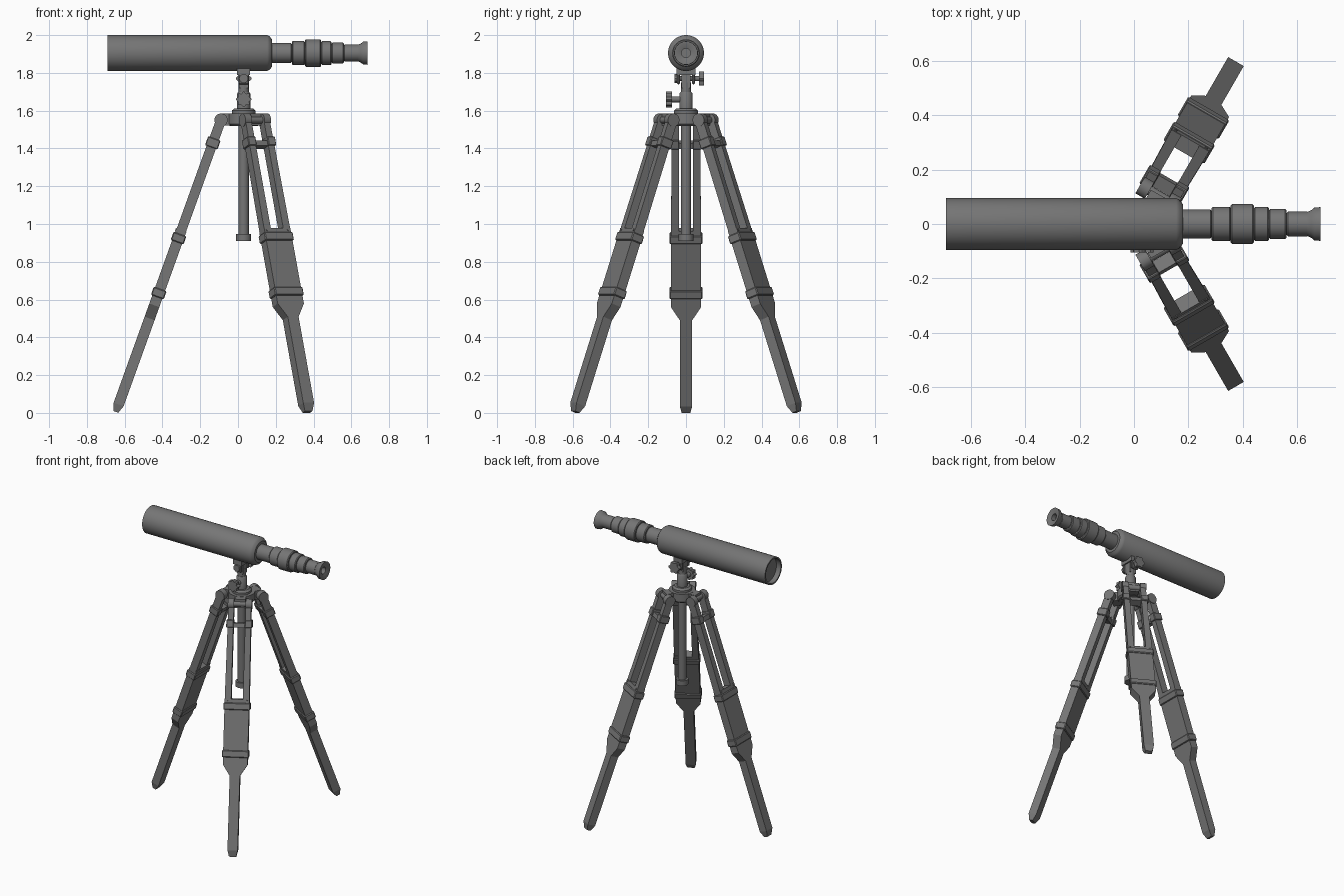
import bpy, bmesh, math
from mathutils import Matrix, Vector

cube = bpy.data.objects.get("Cube")
if cube:
    bpy.data.objects.remove(cube)

grey = bpy.data.materials.new("dark_grey")
grey.use_nodes = True
colour = (0.18, 0.18, 0.18, 1)
grey.diffuse_color = colour
grey.node_tree.nodes["Principled BSDF"].inputs["Base Color"].default_value = colour

CX = 0.03          # tripod centre
AXIS_Z = 1.905     # telescope axis
IDENTITY = Matrix.Identity(4)


def finish(name, bm, matrix=IDENTITY, smooth=False):
    bmesh.ops.recalc_face_normals(bm, faces=bm.faces[:])
    mesh = bpy.data.meshes.new(name)
    bm.to_mesh(mesh)
    bm.free()
    mesh.transform(matrix)
    mesh.materials.append(grey)
    obj = bpy.data.objects.new(name, mesh)
    bpy.context.collection.objects.link(obj)
    if smooth:
        bpy.ops.object.select_all(action='DESELECT')
        obj.select_set(True)
        bpy.context.view_layer.objects.active = obj
        bpy.ops.object.shade_smooth_by_angle(angle=math.radians(35))
    return obj


def box(name, size, centre, matrix=IDENTITY, bevel=0):
    bm = bmesh.new()
    bmesh.ops.create_cube(bm, size=1)
    bmesh.ops.scale(bm, vec=size, verts=bm.verts)
    bmesh.ops.translate(bm, vec=centre, verts=bm.verts)
    if bevel:
        bmesh.ops.bevel(bm, geom=bm.edges[:], offset=bevel, segments=1, affect='EDGES')
    return finish(name, bm, matrix)


def lathe(name, profile, matrix=IDENTITY, sides=40):
    """Revolve (radius, height) points around local z."""
    bm = bmesh.new()
    verts = [bm.verts.new((r, 0, h)) for r, h in profile]
    edges = [bm.edges.new(pair) for pair in zip(verts, verts[1:])]
    bmesh.ops.spin(bm, geom=verts + edges, axis=(0, 0, 1), cent=(0, 0, 0),
                   steps=sides, angle=math.tau)
    bmesh.ops.remove_doubles(bm, verts=bm.verts, dist=1e-5)
    return finish(name, bm, matrix, True)


def prism(name, points, depth, matrix=IDENTITY):
    """Extrude an outline in the local yz plane, centred on x."""
    bm = bmesh.new()
    face = bm.faces.new([bm.verts.new((-depth / 2, y, z)) for y, z in points])
    new = bmesh.ops.extrude_face_region(bm, geom=[face])["geom"]
    bmesh.ops.translate(bm, vec=(depth, 0, 0),
                        verts=[v for v in new if isinstance(v, bmesh.types.BMVert)])
    return finish(name, bm, matrix)


def rod(name, start, end, radius, matrix=IDENTITY, sides=24):
    start, end = Vector(start), Vector(end)
    turn = (end - start).to_track_quat('Z', 'Y').to_matrix().to_4x4()
    length = (end - start).length
    return lathe(name, [(0, 0), (radius, 0), (radius, length), (0, length)],
                 matrix @ Matrix.Translation(start) @ turn, sides)


# Telescope, revolved along x
along_x = Matrix.Translation((0, 0, AXIS_Z)) @ Matrix.Rotation(math.pi / 2, 4, 'Y')
lathe("main_tube", [(0, -0.655), (0.084, -0.655), (0.084, -0.69), (0.095, -0.69),
                    (0.095, 0.155), (0.088, 0.168), (0.072, 0.18), (0, 0.18)], along_x, 48)

draw_tubes = [(0.17, 0.285, 0.053), (0.285, 0.355, 0.063), (0.355, 0.44, 0.073),
              (0.44, 0.495, 0.063), (0.495, 0.56, 0.055), (0.56, 0.64, 0.045)]
for i, (x0, x1, r) in enumerate(draw_tubes):
    b = 0.005
    lathe(f"draw_tube_{i + 1}", [(0, x0), (r - b, x0), (r, x0 + b), (r, x1 - b),
                                 (r - b, x1), (0, x1)], along_x)
lathe("eyepiece", [(0, 0.63), (0.044, 0.635), (0.05, 0.65), (0.06, 0.662), (0.062, 0.685),
                   (0.052, 0.685), (0.024, 0.675), (0.024, 0.645), (0, 0.645)], along_x)

# Centre column and hub
at_centre = Matrix.Translation((CX, 0, 0))
lathe("centre_column", [(0, 0.93), (0.027, 0.93), (0.027, 1.75), (0, 1.75)], at_centre)
lathe("column_cap", [(0, 0.91), (0.04, 0.91), (0.04, 0.947), (0, 0.947)], at_centre)
lathe("hub", [(0, 1.52), (0.075, 1.52), (0.085, 1.53), (0.085, 1.585), (0.063, 1.585),
              (0.063, 1.6), (0.05, 1.612), (0, 1.612)], at_centre)
lathe("column_collar", [(0, 1.61), (0.035, 1.61), (0.035, 1.69), (0.028, 1.7),
                        (0, 1.7)], at_centre)

# Tilt head under the tube
prism("tilt_head", [(-0.025, 1.72), (0.025, 1.72), (0.025, 1.8), (-0.025, 1.8)],
      0.05, at_centre)
box("saddle", (0.068, 0.1, 0.045), (0, 0, 1.8125), at_centre)
for side in (-1, 1):
    box("tilt_cheek", (0.056, 0.016, 0.065), (0, side * 0.04, 1.772), at_centre, 0.006)
rod("tilt_bolt", (0, -0.05, 1.77), (0, 0.08, 1.77), 0.014, at_centre)
rod("tilt_bolt_head", (0, -0.062, 1.77), (0, -0.045, 1.77), 0.024, at_centre, 10)


def lobed_knob(name, y0, y1, z, lobes=6):
    bm = bmesh.new()
    steps = lobes * 8
    ring = []
    for i in range(steps):
        a = math.tau * i / steps
        r = 0.037 + 0.005 * math.cos(lobes * a)
        ring.append(bm.verts.new((r * math.cos(a), y0, z + r * math.sin(a))))
    new = bmesh.ops.extrude_face_region(bm, geom=[bm.faces.new(ring)])["geom"]
    bmesh.ops.translate(bm, vec=(0, y1 - y0, 0),
                        verts=[v for v in new if isinstance(v, bmesh.types.BMVert)])
    finish(name, bm, at_centre, True)


lobed_knob("tilt_knob", 0.07, 0.095, 1.77)
lobed_knob("height_knob", -0.105, -0.075, 1.66, 8)
rod("height_knob_shaft", (0, -0.08, 1.66), (0, 0, 1.66), 0.016, at_centre)

# Tripod legs: local x is outward, y is sideways, -z runs down the leg
TILT = math.atan(0.36)
for label, angle in (("right", 180), ("rear", 60), ("front", -60)):
    spoke = at_centre @ Matrix.Rotation(math.radians(angle), 4, 'Z')
    leg = spoke @ Matrix.Translation((0.12, 0, 1.55)) @ Matrix.Rotation(-TILT, 4, 'Y')
    n = label + "_leg_"

    # hinge
    box(n + "hub_arm", (0.13, 0.07, 0.062), (0.06, 0, 1.553), spoke)
    rod(n + "hinge_pin", (0, -0.06, 0), (0, 0.06, 0), 0.018, leg)

    for s in (-1, 1):
        rod(n + "hinge_ear", (0, s * 0.038, 0), (0, s * 0.078, 0), 0.035, leg)
        prism(n + "rail", [(s * 0.038, 0), (s * 0.074, 0), (s * 0.08, -0.64),
                           (s * 0.038, -0.64)], 0.052, leg)
        box(n + "rail_clamp", (0.07, 0.048, 0.05), (0, s * 0.06, -0.128), leg, 0.004)
        rod(n + "screw", (0.02, s * 0.065, -0.627), (0.031, s * 0.065, -0.627),
            0.006, leg, 10)
    box(n + "crossbar", (0.05, 0.12, 0.03), (0, 0, -0.138), leg)

    # board narrowing into the lower leg
    half = [(0.08, -0.617), (0.08, -1.042), (0.033, -1.116), (0.033, -1.6)]
    prism(n + "board", half + [(-y, z) for y, z in reversed(half)], 0.056, leg)
    for depth in (0.664, 0.973):
        box(n + "clamp", (0.072, 0.174, 0.046), (0, 0, -depth), leg, 0.005)

    # chamfered foot
    bm = bmesh.new()
    bmesh.ops.create_cube(bm, size=1)
    for v in bm.verts:
        low = v.co.z < 0
        v.co.x *= 0.026 if low else 0.056
        v.co.y *= 0.046 if low else 0.066
        v.co.z = -1.642 if low else -1.6
    finish(n + "foot", bm, leg)
